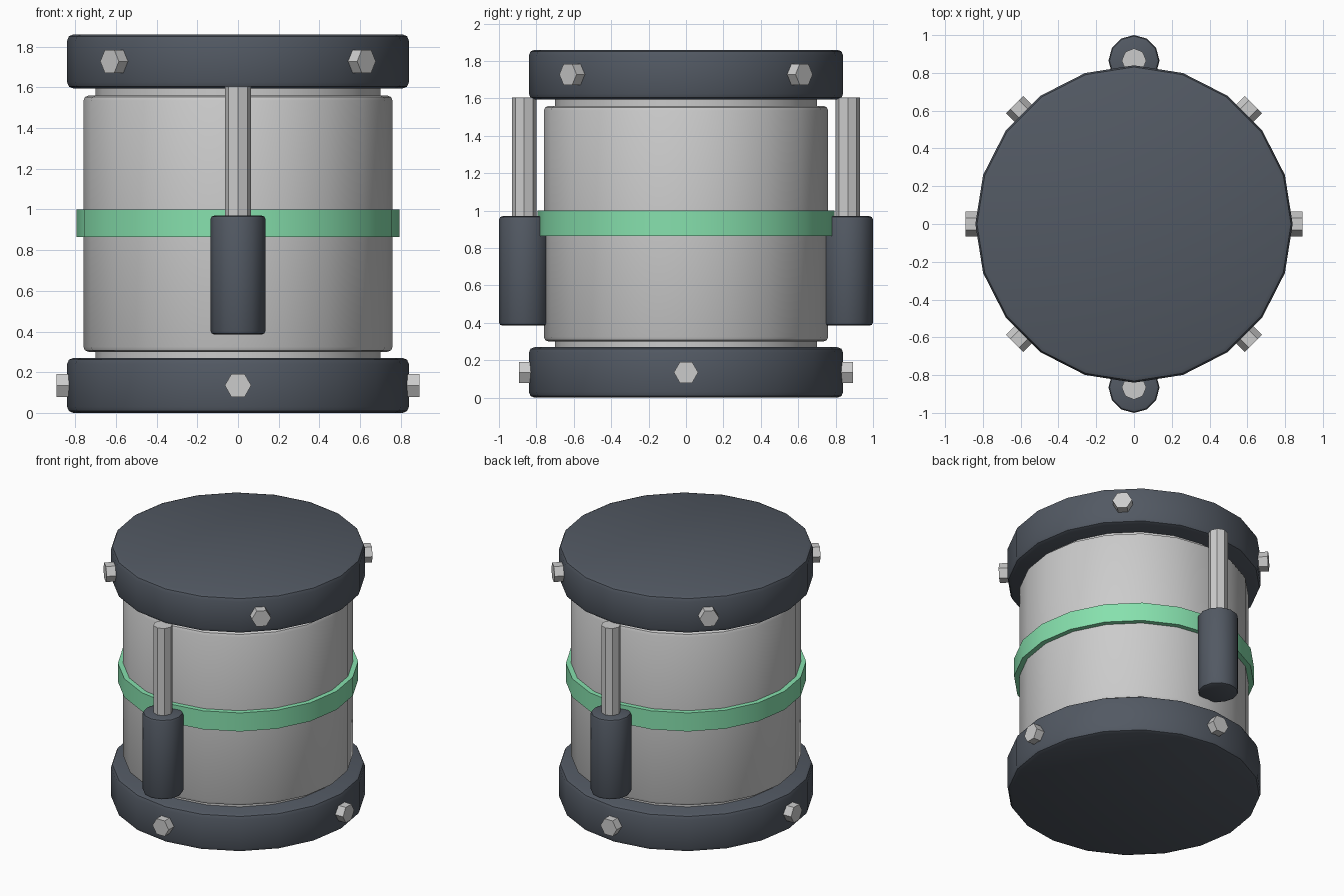
import bpy, bmesh, math
from mathutils import Matrix

if "Cube" in bpy.data.objects:
    bpy.data.objects.remove(bpy.data.objects["Cube"])


def material(name, rgb):
    m = bpy.data.materials.new(name)
    m.diffuse_color = (*rgb, 1)
    m.use_nodes = True
    m.node_tree.nodes["Principled BSDF"].inputs["Base Color"].default_value = m.diffuse_color
    return m


dark = material("dark_metal", (0.085, 0.10, 0.125))
green = material("green_band", (0.24, 0.75, 0.42))


def cylinder(name, radius, z0, z1, sides, bevel=0, mat=None, y=0, smooth=True):
    """Upright n-sided cylinder with optionally rounded rims."""
    bm = bmesh.new()
    bmesh.ops.create_cone(bm, cap_ends=True, segments=sides, radius1=radius,
                          radius2=radius, depth=z1 - z0,
                          matrix=Matrix.Translation((0, y, (z0 + z1) / 2)))
    if bevel:
        rims = [e for e in bm.edges if abs(e.verts[0].co.z - e.verts[1].co.z) < 1e-5]
        bmesh.ops.bevel(bm, geom=rims, offset=bevel, segments=2, profile=0.5,
                        affect='EDGES')
    return finish(bm, name, mat, smooth)


def finish(bm, name, mat=None, smooth=False):
    mesh = bpy.data.meshes.new(name)
    bm.to_mesh(mesh)
    bm.free()
    obj = bpy.data.objects.new(name, mesh)
    bpy.context.collection.objects.link(obj)
    if mat:
        mesh.materials.append(mat)
    if smooth:
        bpy.ops.object.select_all(action='DESELECT')
        obj.select_set(True)
        bpy.context.view_layer.objects.active = obj
        bpy.ops.object.shade_smooth_by_angle(angle=math.radians(30))
    return obj


def bolt(name, angle, z, inner=0.79, outer=0.893):
    """Hexagonal bolt head pointing outwards from the axis."""
    bm = bmesh.new()
    place = (Matrix.Translation((0, 0, z)) @ Matrix.Rotation(angle, 4, 'Z')
             @ Matrix.Translation(((inner + outer) / 2, 0, 0))
             @ Matrix.Rotation(math.pi / 2, 4, 'Y'))
    bmesh.ops.create_cone(bm, cap_ends=True, segments=6, radius1=0.065,
                          radius2=0.065, depth=outer - inner, matrix=place)
    finish(bm, name)


# Drum, end caps and coloured band
cylinder("base_cap", 0.84, 0.0, 0.27, 20, 0.03, dark)
cylinder("drum_body", 0.76, 0.30, 1.56, 20, 0.025)
cylinder("middle_band", 0.795, 0.865, 1.0, 20, 0, green)
cylinder("top_cap", 0.84, 1.595, 1.86, 20, 0.03, dark)
# Hidden core that joins the drum to both caps
cylinder("inner_core", 0.70, 0.2, 1.65, 20)

# Front and back pistons
for side, y in (("front", -0.865), ("back", 0.865)):
    cylinder(side + "_piston_sleeve", 0.135, 0.385, 0.97, 12, 0.018, dark, y)
    cylinder(side + "_piston_rod", 0.065, 0.9, 1.605, 8, 0, None, y, False)

# Bolts: on the axes of the base, on the diagonals of the top
for i in range(4):
    bolt(f"base_bolt_{i + 1}", i * math.pi / 2, 0.135)
    bolt(f"top_bolt_{i + 1}", (i + 0.5) * math.pi / 2, 1.728)
